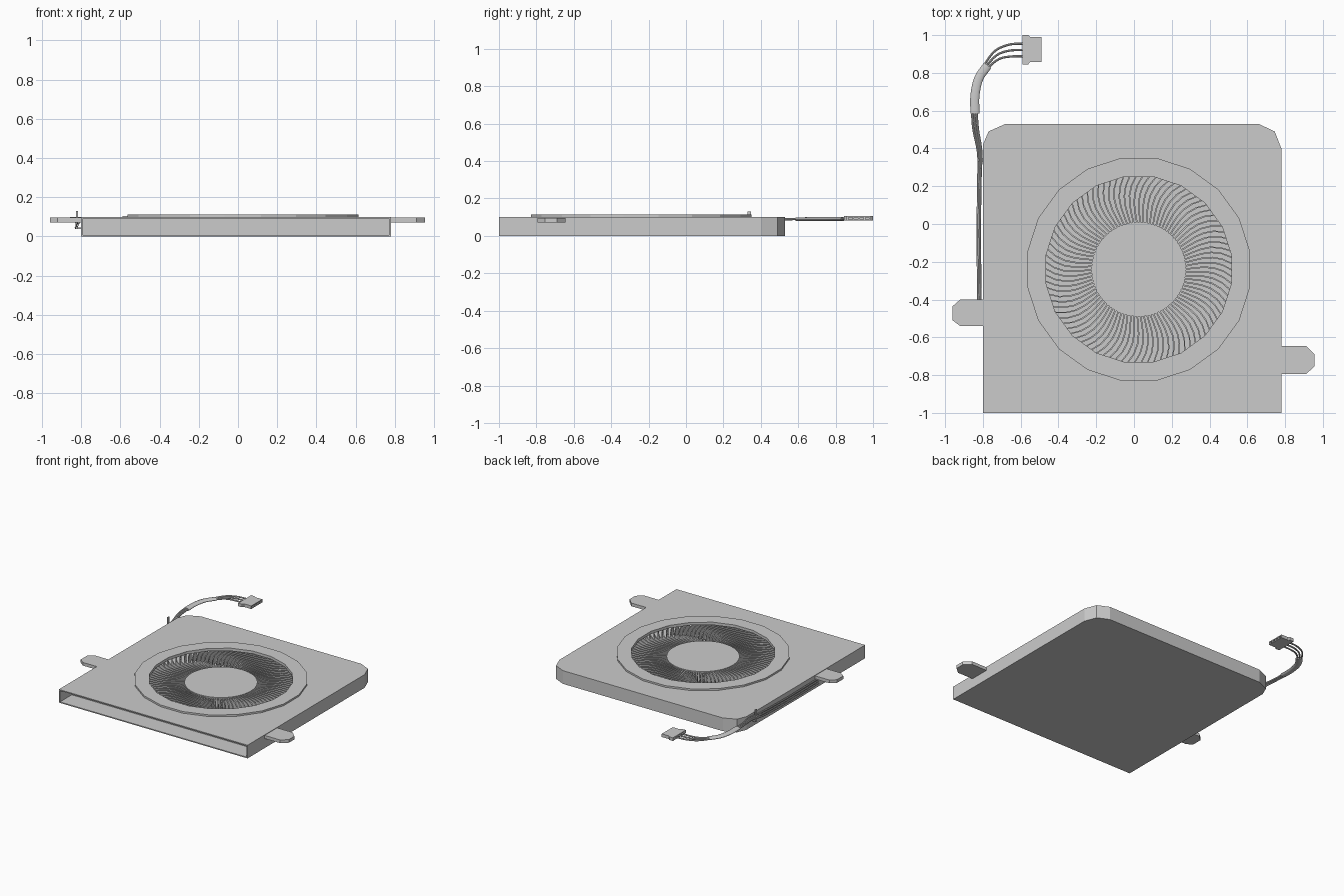
import bpy, bmesh, math
from mathutils import Vector

if "Cube" in bpy.data.objects:
    bpy.data.objects.remove(bpy.data.objects["Cube"])

CX, CY = 0.025, -0.24   # fan centre


def make(name, bm, smooth=False):
    bmesh.ops.recalc_face_normals(bm, faces=bm.faces)
    me = bpy.data.meshes.new(name)
    bm.to_mesh(me)
    bm.free()
    ob = bpy.data.objects.new(name, me)
    bpy.context.collection.objects.link(ob)
    if smooth:
        bpy.context.view_layer.objects.active = ob
        ob.select_set(True)
        bpy.ops.object.shade_smooth_by_angle(angle=math.radians(40))
        ob.select_set(False)
    return ob


def prism(name, outlines, z0, z1):
    """Extrude one or more flat outlines from z0 to z1."""
    bm = bmesh.new()
    for pts in outlines:
        lo = [bm.verts.new((x, y, z0)) for x, y in pts]
        hi = [bm.verts.new((x, y, z1)) for x, y in pts]
        bm.faces.new(lo[::-1])
        bm.faces.new(hi)
        n = len(pts)
        for i in range(n):
            j = (i + 1) % n
            bm.faces.new((lo[i], lo[j], hi[j], hi[i]))
    return make(name, bm)


def rect(x0, x1, y0, y1):
    return [(x0, y0), (x1, y0), (x1, y1), (x0, y1)]


def circle(r, n, half=0.0):
    return [(CX + r * math.cos(2 * math.pi * (i + half) / n),
             CY + r * math.sin(2 * math.pi * (i + half) / n)) for i in range(n)]


def cut(ob, cutter):
    cutter.hide_render = True
    cutter.hide_set(True)
    mod = ob.modifiers.new("cut", "BOOLEAN")
    mod.operation = "DIFFERENCE"
    mod.solver = "EXACT"
    mod.object = cutter


def spline(pts, steps=5):
    """Catmull-Rom curve through the points."""
    p = [Vector(q) for q in pts]
    p = [2 * p[0] - p[1]] + p + [2 * p[-1] - p[-2]]
    out = []
    for a, b, c, d in zip(p, p[1:], p[2:], p[3:]):
        for k in range(steps):
            t = k / steps
            out.append(0.5 * (2 * b + (c - a) * t + (2 * a - 5 * b + 4 * c - d) * t * t
                              + (3 * b - a - 3 * c + d) * t ** 3))
    return out + [p[-2]]


def tube(name, path, rw, rz, n=8):
    """Sweep an ellipse along a mostly level path."""
    bm = bmesh.new()
    rings = []
    for i, p in enumerate(path):
        t = path[min(i + 1, len(path) - 1)] - path[max(i - 1, 0)]
        side = t.cross(Vector((0, 0, 1))).normalized()
        up = side.cross(t).normalized()
        rings.append([bm.verts.new(p + side * rw * math.cos(2 * math.pi * k / n)
                                   + up * rz * math.sin(2 * math.pi * k / n)) for k in range(n)])
    for a, b in zip(rings, rings[1:]):
        for k in range(n):
            j = (k + 1) % n
            bm.faces.new((a[k], a[j], b[j], b[k]))
    bm.faces.new(rings[0][::-1])
    bm.faces.new(rings[-1])
    return make(name, bm, True)


# Housing: floor, lid and a thin wall that leaves the front open
outer = [(-0.80, -1), (-0.80, 0.42), (-0.77, 0.49), (-0.68, 0.53),
         (0.66, 0.53), (0.745, 0.49), (0.78, 0.40), (0.78, -1)]
inner = [(-0.79, -1), (-0.79, 0.417), (-0.763, 0.482), (-0.678, 0.52),
         (0.658, 0.52), (0.738, 0.482), (0.77, 0.398), (0.77, -1)]
prism("housing_floor", [outer], 0, 0.008)
prism("housing_wall", [outer + inner[::-1]], 0.004, 0.096)
lid = prism("housing_lid", [outer], 0.092, 0.10)
prism("outlet_baffle", [rect(-0.79, 0.77, -0.86, -0.85)], 0.008, 0.092)

# Raised ring round the air intake
ring = prism("intake_ring", [circle(0.597, 20, 0.5)], 0.095, 0.113)
hole = prism("intake_cutter", [circle(0.496, 20, 0.5)], 0.05, 0.2)
cut(lid, hole)
cut(ring, hole)

# Impeller: hub and swept blades
prism("impeller_hub", [circle(0.25, 48)], 0.008, 0.085)
blades = []
COUNT = 90
for b in range(COUNT):
    a0 = 2 * math.pi * b / COUNT
    left, right = [], []
    for k in range(7):
        t = k / 6
        r = 0.24 + 0.31 * t
        a = a0 + 0.10 * math.sin(math.pi * t) - 0.16 * t
        for s, side in ((1, left), (-1, right)):
            w = a + s * 0.004 / r
            side.append((CX + r * math.cos(w), CY + r * math.sin(w)))
    blades.append(right + left[::-1])
prism("impeller_blades", blades, 0.015, 0.08)

# Mounting tabs
prism("left_tab", [[(-0.795, -0.40), (-0.92, -0.40), (-0.96, -0.435), (-0.96, -0.51),
                    (-0.92, -0.54), (-0.795, -0.54)]], 0.072, 0.096)
prism("right_tab", [[(0.775, -0.645), (0.91, -0.645), (0.955, -0.69), (0.955, -0.755),
                     (0.91, -0.795), (0.775, -0.795)]], 0.072, 0.096)

# Wires run along the side, through the sleeve, and fan out to the plug
for i in (-1, 0, 1):
    pts = [(-0.818 + 0.006 * i, -0.41, 0.057 + 0.013 * i),
           (-0.822 + 0.006 * i, -0.05, 0.057 + 0.013 * i),
           (-0.818 + 0.006 * i, 0.25, 0.062 + 0.012 * i),
           (-0.817 + 0.009 * i, 0.38, 0.078 + 0.006 * i),
           (-0.838 + 0.012 * i, 0.50, 0.088),
           (-0.845 + 0.012 * i, 0.60, 0.09),
           (-0.842 + 0.012 * i, 0.68, 0.09),
           (-0.822 + 0.011 * i, 0.77 - 0.003 * i, 0.09),
           (-0.778 + 0.011 * i, 0.84 - 0.008 * i, 0.09),
           (-0.725 + 0.010 * i, 0.895 - 0.022 * i, 0.092),
           (-0.66, 0.918 - 0.032 * i, 0.093),
           (-0.58, 0.922 - 0.033 * i, 0.093)]
    tube(f"wire_{i + 2}", spline(pts), 0.006, 0.006)
tube("wire_sleeve", spline([(-0.842, 0.585, 0.089), (-0.842, 0.68, 0.09),
                            (-0.822, 0.77, 0.09), (-0.775, 0.84, 0.09)]), 0.024, 0.010, 12)

# Clip that holds the wires to the side
prism("wire_clip_post", [rect(-0.826, -0.817, 0.33, 0.348)], 0.045, 0.13)
prism("wire_clip_foot", [rect(-0.826, -0.795, 0.33, 0.348)], 0.038, 0.046)

# Plug with pin sockets
plug = prism("plug", [[(-0.59, 0.845), (-0.56, 0.845), (-0.55, 0.858), (-0.49, 0.858),
                       (-0.49, 0.99), (-0.55, 0.99), (-0.56, 1.0), (-0.59, 1.0)]], 0.081, 0.105)
sockets = [rect(-0.53, -0.48, y - 0.010, y + 0.010) for y in (0.879, 0.909, 0.939, 0.969)]
cut(plug, prism("socket_cutter", sockets, 0.087, 0.099))
